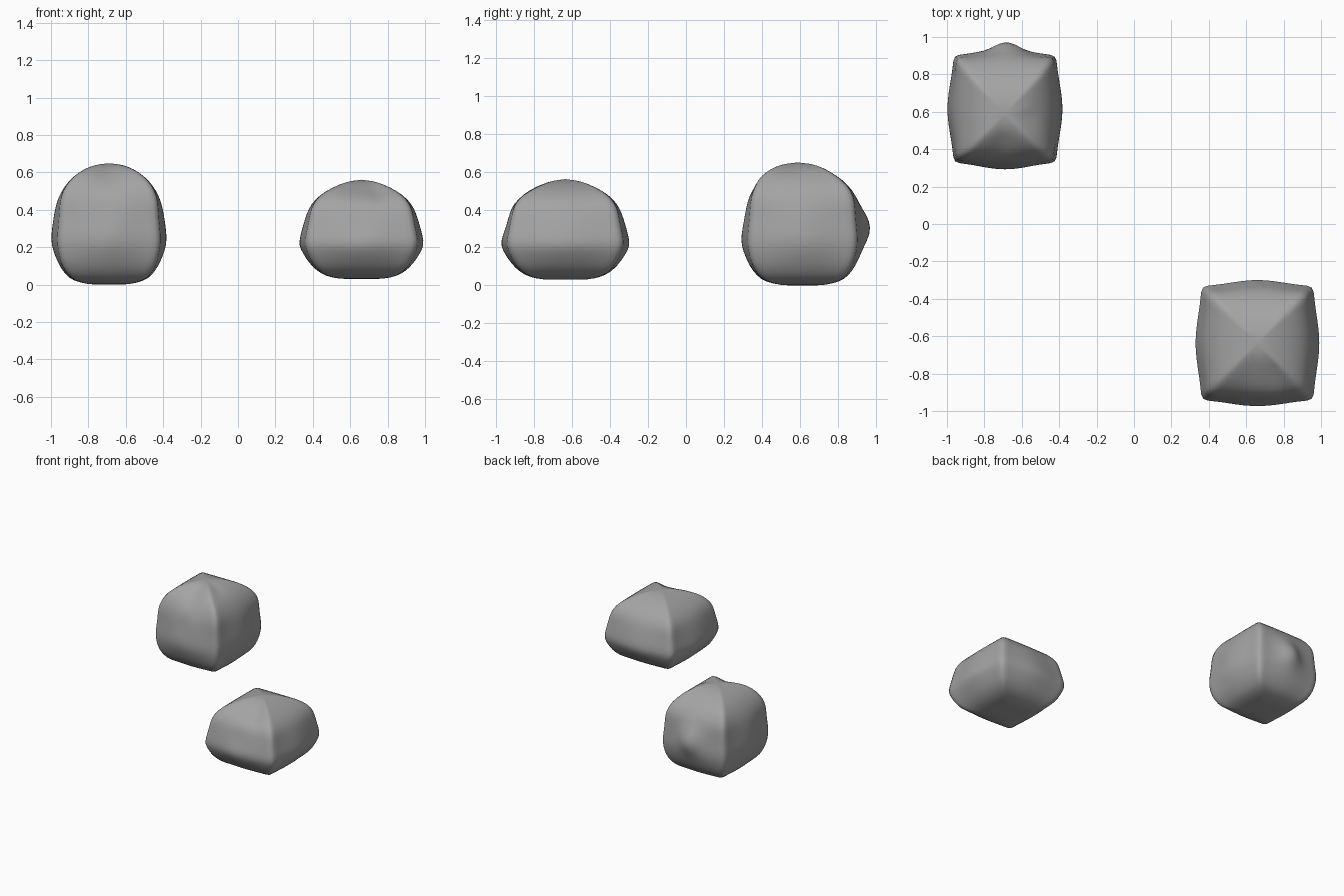
import bpy
import bmesh
from mathutils import Vector

cube = bpy.data.objects.get("Cube")
if cube:
    bpy.data.objects.remove(cube, do_unlink=True)

stone = bpy.data.materials.new("stone_grey")
stone.use_nodes = True
stone.diffuse_color = (0.37, 0.37, 0.37, 1)
stone.node_tree.nodes["Principled BSDF"].inputs["Base Color"].default_value = (0.37, 0.37, 0.37, 1)
stone.node_tree.nodes["Principled BSDF"].inputs["Roughness"].default_value = 0.9

SIDE = 10  # segments along each side of a section


def section(mid, corner):
    """Square outline whose sides bulge from the corner reach to the middle reach."""
    points = []
    for turn in range(4):
        for i in range(SIDE):
            s = -1 + 2 * i / SIDE
            a = abs(s)
            blend = a * a * (3 - 2 * a)
            p = Vector((s * corner, -(mid + (corner - mid) * blend)))
            for _ in range(turn):
                p = Vector((-p.y, p.x))
            points.append(p)
    return points


def boulder(name, centre, stretch, profile, top, dents):
    """Stack bulging square sections, close both ends, then push local dents and bumps."""
    bm = bmesh.new()
    rings = []
    for z, mid, corner, shift in profile:
        rings.append([bm.verts.new((centre[0] + p.x, centre[1] + shift + p.y * stretch, z))
                      for p in section(mid, corner)])
    count = 4 * SIDE
    for low, high in zip(rings, rings[1:]):
        for i in range(count):
            j = (i + 1) % count
            bm.faces.new((low[i], low[j], high[j], high[i]))
    base = bm.verts.new((centre[0], centre[1], profile[0][0]))
    peak = bm.verts.new((centre[0], centre[1] + profile[-1][3], top))
    for i in range(count):
        j = (i + 1) % count
        bm.faces.new((rings[0][j], rings[0][i], base))
        bm.faces.new((rings[-1][i], rings[-1][j], peak))
    for spot, radius, push in dents:
        for v in bm.verts:
            d = (v.co - Vector(spot)).length / radius
            if d < 1:
                v.co += Vector(push) * (1 - d * d) ** 2
    bmesh.ops.recalc_face_normals(bm, faces=bm.faces)
    mesh = bpy.data.meshes.new(name)
    bm.to_mesh(mesh)
    bm.free()
    mesh.materials.append(stone)
    mesh.polygons.foreach_set("use_smooth", [True] * len(mesh.polygons))
    obj = bpy.data.objects.new(name, mesh)
    bpy.context.collection.objects.link(obj)
    sub = obj.modifiers.new("Smooth", "SUBSURF")
    sub.levels = sub.render_levels = 1


# Profile rows: height, reach at side middle, reach at corner, shift in y
boulder("tall_boulder", (-0.69, 0.615), 1.05, [
    (0.0, 0.11, 0.11, 0), (0.02, 0.19, 0.18, 0), (0.05, 0.23, 0.22, 0),
    (0.1, 0.265, 0.25, 0), (0.15, 0.287, 0.265, 0), (0.21, 0.309, 0.275, 0),
    (0.27, 0.309, 0.275, 0), (0.34, 0.3, 0.267, 0), (0.41, 0.288, 0.264, 0),
    (0.47, 0.27, 0.258, 0), (0.53, 0.235, 0.232, -0.005), (0.58, 0.19, 0.188, -0.02),
    (0.62, 0.13, 0.13, -0.025), (0.64, 0.075, 0.075, -0.025)], 0.65, [
    ((-0.68, 0.95, 0.32), 0.13, (0, 0.055, 0)),
    ((-0.69, 0.43, 0.58), 0.12, (0, 0.015, -0.02)),
    ((-0.72, 0.3, 0.38), 0.1, (0, 0.012, 0)),
    ((-0.56, 0.55, 0.62), 0.08, (0, 0, -0.012))])

boulder("low_boulder", (0.66, -0.637), 1.02, [
    (0.03, 0.12, 0.12, 0), (0.045, 0.19, 0.185, 0), (0.075, 0.24, 0.23, 0),
    (0.11, 0.275, 0.26, 0), (0.16, 0.31, 0.285, 0), (0.21, 0.337, 0.303, 0),
    (0.26, 0.328, 0.298, 0), (0.32, 0.312, 0.285, 0), (0.38, 0.293, 0.275, 0),
    (0.43, 0.27, 0.26, 0), (0.48, 0.222, 0.22, 0), (0.52, 0.155, 0.155, 0),
    (0.55, 0.08, 0.08, 0)], 0.562, [
    ((0.75, -0.83, 0.5), 0.08, (0, 0.012, -0.025)),
    ((0.66, -0.8, 0.5), 0.12, (0, 0.008, -0.012)),
    ((0.66, -0.95, 0.33), 0.1, (0, 0.012, 0))])
